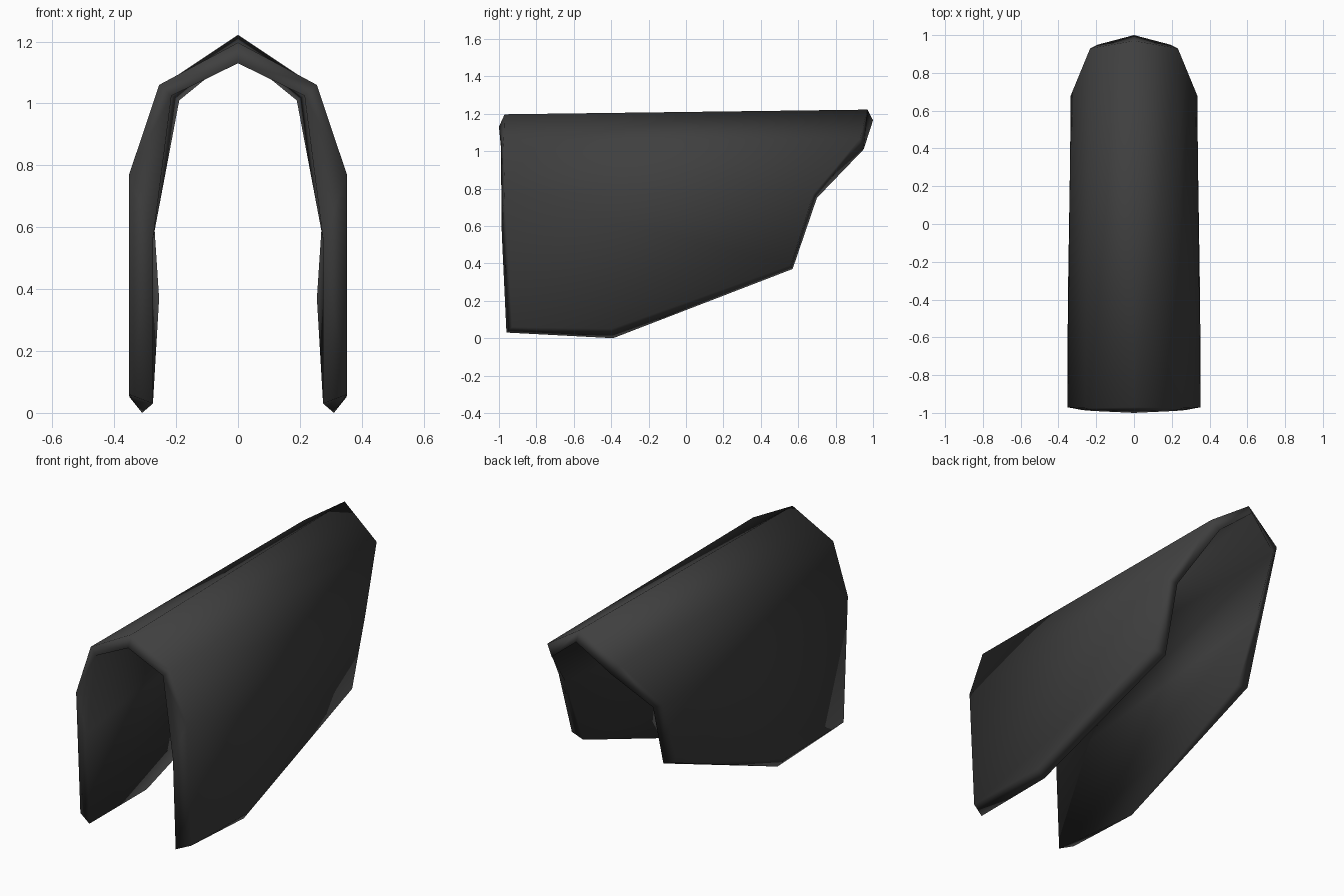
import bpy, bmesh

if "Cube" in bpy.data.objects:
    bpy.data.objects.remove(bpy.data.objects["Cube"])

grey = bpy.data.materials.new("dark grey")
grey.diffuse_color = (0.05, 0.05, 0.05, 1)
grey.use_nodes = True
grey.node_tree.nodes["Principled BSDF"].inputs["Base Color"].default_value = grey.diffuse_color

# Right half of the arched shell, from ridge line down to lower edge.
# Each row: outer front, outer back, inner back edge, inner front edge
rows = [
    [(0, -.97, 1.197), (0, .97, 1.222), (0, 1.0, 1.165), (0, -1.0, 1.13)],
    [(.255, -.975, 1.06), (.232, .93, 1.067), (.19, .95, 1.01), (.215, -.99, 1.025)],
    [(.352, -.97, .77), (.335, .68, .77), (.28, .70, .75), (.275, -.985, .56)],
    [(.353, -.93, .06), (.335, .56, .39), (.255, .57, .37), (.275, -.96, .03)],
    [(.353, -.93, .06), (.35, -.40, .05), (.31, -.39, 0), (.275, -.96, .03)],
]

bm = bmesh.new()
grid = [[bm.verts.new(p) for p in row] for row in rows]
for a, b in zip(grid, grid[1:]):
    for i in range(4):
        j = (i + 1) % 4
        bm.faces.new((a[i], a[j], b[j], b[i]))
# Bevelled lower edge
bm.faces.new(grid[-1])
# Join the shared front corners of the last two rows
bmesh.ops.remove_doubles(bm, verts=bm.verts[:], dist=0.001)
# Mirror to the left side
geom = bm.verts[:] + bm.edges[:] + bm.faces[:]
bmesh.ops.mirror(bm, geom=geom, axis='X', merge_dist=0.001)
bmesh.ops.remove_doubles(bm, verts=bm.verts[:], dist=0.001)
bmesh.ops.recalc_face_normals(bm, faces=bm.faces[:])
for f in bm.faces:
    f.smooth = True

mesh = bpy.data.meshes.new("arched_cover")
bm.to_mesh(mesh)
bm.free()
mesh.materials.append(grey)
cover = bpy.data.objects.new("arched_cover", mesh)
bpy.context.collection.objects.link(cover)
